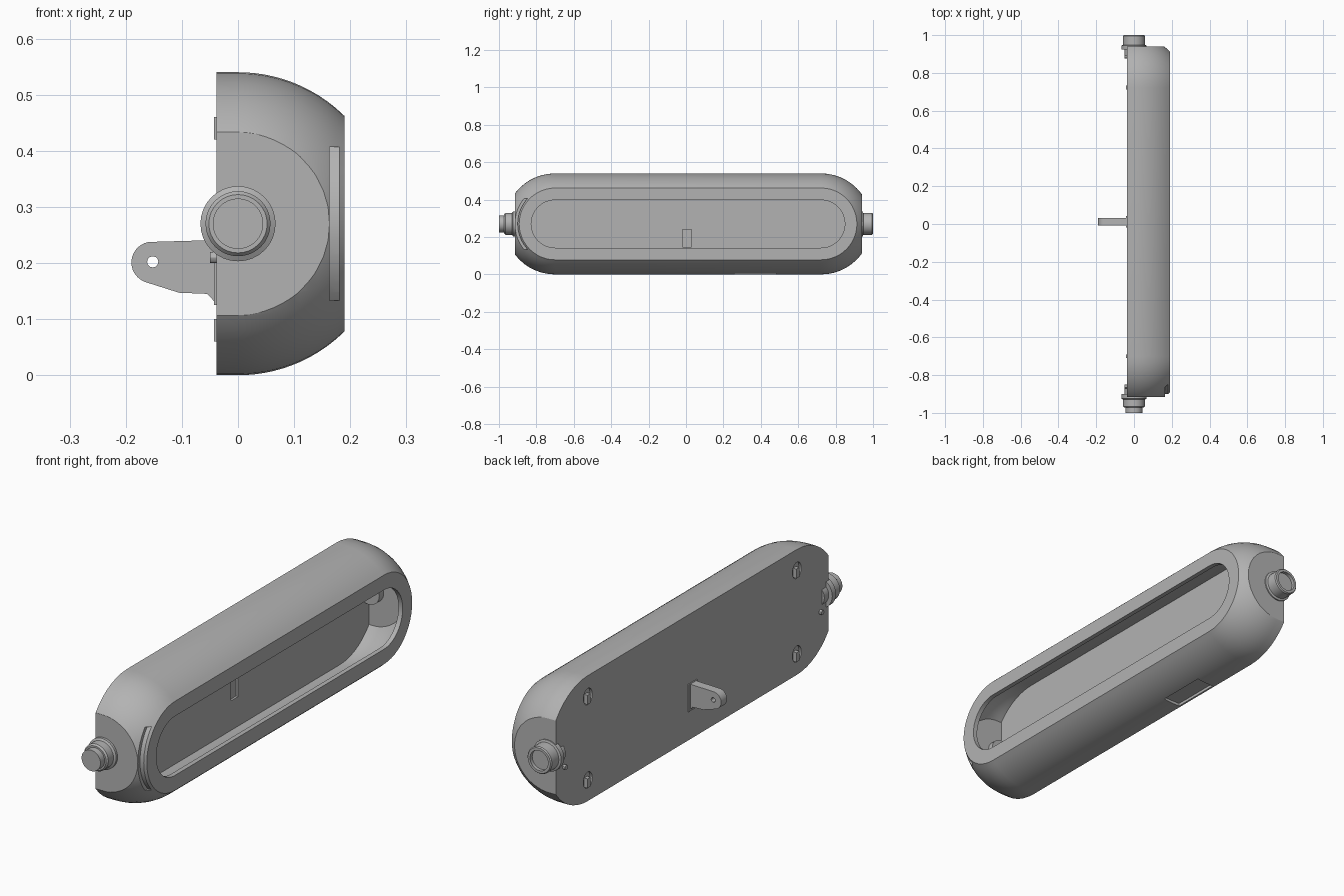
import bpy, bmesh, math
from mathutils import Vector

cube = bpy.data.objects.get("Cube")
if cube:
    bpy.data.objects.remove(cube, do_unlink=True)

MID = 0.27                     # height of the long axis
END_A, END_B = -0.70, 0.722    # centres of the rounded ends

grey = bpy.data.materials.new("light_grey")
grey.use_nodes = True
grey.diffuse_color = (0.45, 0.45, 0.45, 1)
shader = next(n for n in grey.node_tree.nodes if n.type == 'BSDF_PRINCIPLED')
shader.inputs["Base Color"].default_value = grey.diffuse_color


def make(name, bm):
    bmesh.ops.recalc_face_normals(bm, faces=bm.faces)
    me = bpy.data.meshes.new(name)
    bm.to_mesh(me)
    bm.free()
    me.materials.append(grey)
    ob = bpy.data.objects.new(name, me)
    bpy.context.scene.collection.objects.link(ob)
    return ob


def smooth(ob, angle=30):
    bpy.ops.object.select_all(action='DESELECT')
    ob.select_set(True)
    bpy.context.view_layer.objects.active = ob
    bpy.ops.object.shade_smooth_by_angle(angle=math.radians(angle))


def cut(ob, cutter):
    """Subtract the cutter, bake the result and drop the cutter."""
    cutter.hide_render = True
    mod = ob.modifiers.new("cut", 'BOOLEAN')
    mod.operation, mod.solver, mod.object = 'DIFFERENCE', 'EXACT', cutter
    deps = bpy.context.evaluated_depsgraph_get()
    me = bpy.data.meshes.new_from_object(ob.evaluated_get(deps))
    ob.modifiers.clear()
    ob.data = me
    bpy.data.objects.remove(cutter, do_unlink=True)


def stadium(r, n=24):
    """Long rounded outline in the y-z plane."""
    pts = []
    for centre, start in ((END_B, -0.5), (END_A, 0.5)):
        for i in range(n + 1):
            t = math.pi * (start + i / n)
            pts.append((centre + r * math.cos(t), MID + r * math.sin(t)))
    return pts


def loft(name, profile, y_min=None, y_max=None):
    """Stack rounded outlines along x, then trim the ends flat."""
    bm = bmesh.new()
    rings = [[bm.verts.new((x, y, z)) for y, z in stadium(r)] for x, r in profile]
    for a, b in zip(rings, rings[1:]):
        for i in range(len(a)):
            j = (i + 1) % len(a)
            bm.faces.new((a[i], a[j], b[j], b[i]))
    bm.faces.new(rings[0])
    bm.faces.new(rings[-1])
    for y, side in ((y_min, -1), (y_max, 1)):
        if y is None:
            continue
        res = bmesh.ops.bisect_plane(
            bm, geom=bm.verts[:] + bm.edges[:] + bm.faces[:], dist=1e-5,
            plane_co=(0, y, 0), plane_no=(0, side, 0), clear_outer=True)
        edges = [e for e in res["geom_cut"] if isinstance(e, bmesh.types.BMEdge)]
        bmesh.ops.contextual_create(bm, geom=edges)
    return make(name, bm)


def prism(name, pts, axis, lo, hi):
    """Extrude a 2D outline along x, y or z."""
    def place(p, h):
        c = list(p)
        c.insert("xyz".index(axis), h)
        return c
    bm = bmesh.new()
    face = bm.faces.new([bm.verts.new(place(p, lo)) for p in pts])
    out = bmesh.ops.extrude_face_region(bm, geom=[face])
    move = Vector(place((0, 0), hi - lo))
    bmesh.ops.translate(bm, vec=move, verts=[
        v for v in out["geom"] if isinstance(v, bmesh.types.BMVert)])
    return make(name, bm)


def oval(a, b, ra, rb, n=24):
    return [(a + ra * math.cos(2 * math.pi * i / n),
             b + rb * math.sin(2 * math.pi * i / n)) for i in range(n)]


def rect(a0, a1, b0, b1):
    return [(a0, b0), (a1, b0), (a1, b1), (a0, b1)]


def lathe(name, profile, n=32):
    """Revolve (y, radius) steps about the long axis."""
    bm = bmesh.new()
    rings = [[bm.verts.new((x, y, z)) for x, z in oval(0, MID, r, r, n)]
             for y, r in profile]
    for a, b in zip(rings, rings[1:]):
        for i in range(n):
            j = (i + 1) % n
            bm.faces.new((a[i], a[j], b[j], b[i]))
    bm.faces.new(rings[0])
    bm.faces.new(rings[-1])
    ob = make(name, bm)
    smooth(ob)
    return ob


def dome(r, x_back, x_front, steps=12):
    """Straight skirt at the back, circular curve towards the front."""
    return [(x_back, r)] + [
        (x, math.sqrt(r * r - x * x))
        for x in (x_front * i / steps for i in range(steps + 1))]


# Hollow housing with a long window
housing = loft("housing", dome(0.27, -0.038, 0.19), -0.915, 0.94)
cut(housing, loft("cavity", dome(0.25, -0.02, 0.17), -0.895, 0.92))
cut(housing, loft("window", [(0.1, 0.1275), (0.25, 0.1275)]))

# Curved slit beside the window at the front end
arc = [(END_A - 0.2 * math.cos(t), MID + 0.2 * math.sin(t))
       for t in (math.radians(-43 + 86 * i / 16) for i in range(17))]
slit = arc + [(-1, arc[-1][1]), (-1, arc[0][1])]
cut(housing, prism("slit", slit, 'x', 0.163, 0.25))

# Shallow recess underneath
cut(housing, prism("recess", rect(-0.03, 0.05, 0.26, 0.48), 'z', -0.02, 0.012))

# Opening in the back wall behind the bracket
cut(housing, prism("opening", rect(-0.018, 0.03, 0.147, 0.24), 'x', -0.03, 0))

# Four mounting recesses in the back, each with a raised catch
for y in (END_A, END_B):
    for z in (0.09, 0.45):
        cut(housing, prism("mount", oval(y, z, 0.03, 0.035), 'x', -0.1, -0.027))
        prism("mount_catch", rect(y - 0.01, y + 0.01, z - 0.03, z + 0.01),
              'x', -0.043, -0.025)
smooth(housing)

# Small locating pegs on the back
for y in (-0.86, 0.885):
    smooth(prism("locating_peg", oval(y, 0.21, 0.01, 0.01, 12), 'x', -0.05, -0.03))

# Stepped connector at the front end
lathe("front_connector", [
    (-0.87, 0.035), (-0.87, 0.05), (-0.9, 0.05), (-0.9, 0.067), (-0.925, 0.067),
    (-0.93, 0.058), (-0.965, 0.058), (-0.972, 0.052), (-0.972, 0.045), (-1, 0.045)])

# Dished connector at the back end
lathe("back_connector", [
    (0.89, 0.035), (0.89, 0.05), (0.925, 0.05), (0.925, 0.067), (0.945, 0.067),
    (0.948, 0.058), (0.995, 0.058), (1, 0.054), (1, 0.043), (0.985, 0.043)])

# Rounded bracket with a hole, on a small foot
tip = [(-0.153 + 0.037 * math.cos(t), 0.201 + 0.037 * math.sin(t))
       for t in (math.radians(100 + 150 * i / 12) for i in range(13))]
bracket = prism("bracket", tip + [(-0.105, 0.147), (-0.055, 0.145), (-0.036, 0.125),
                                  (-0.036, 0.241)], 'y', -0.008, 0.032)
cut(bracket, prism("hole", oval(-0.152, 0.202, 0.01, 0.01, 12), 'y', -0.1, 0.1))
smooth(bracket)
prism("bracket_foot", rect(-0.018, 0.042, 0.125, 0.242), 'x', -0.043, -0.03)
